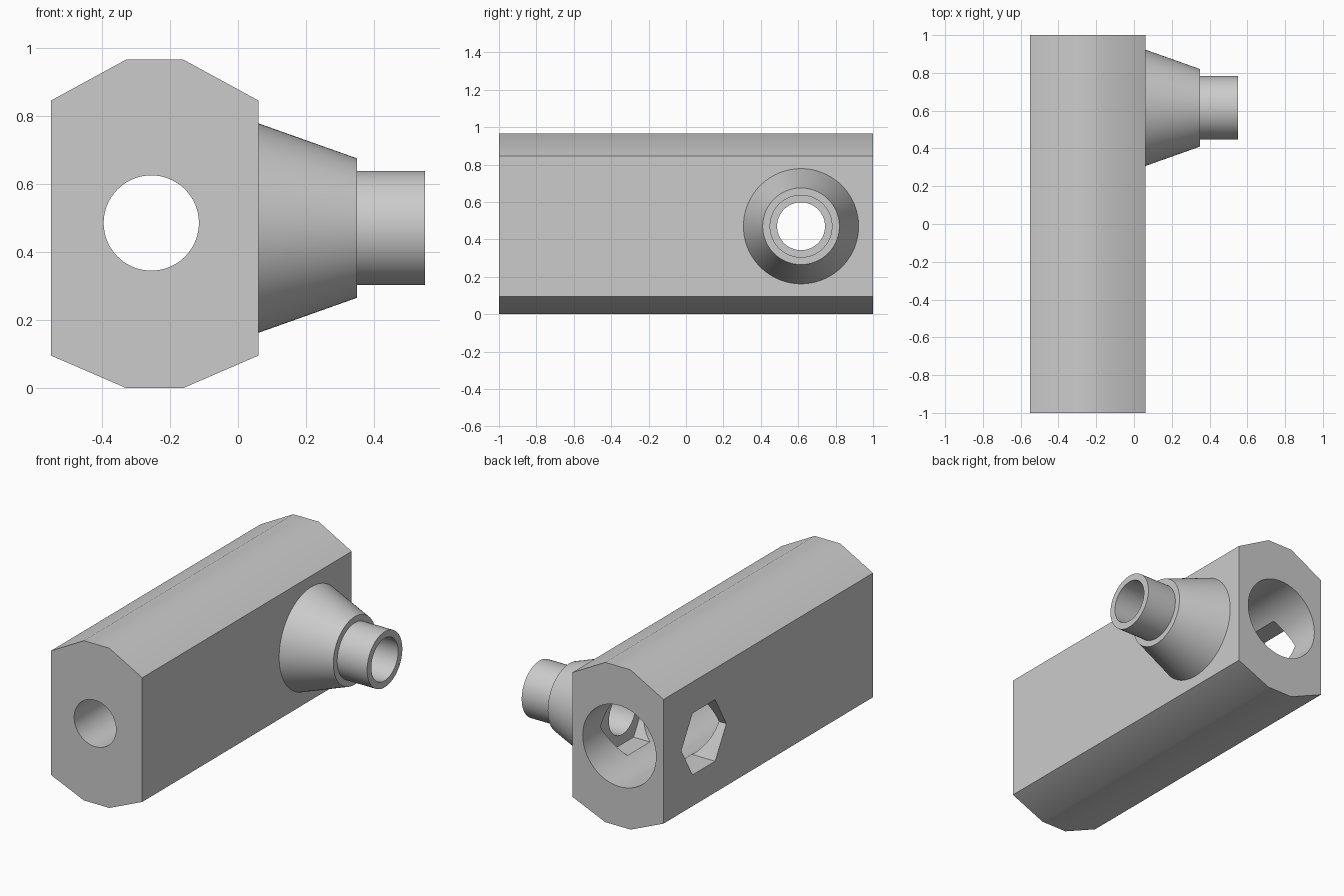
import bpy
import bmesh
from math import cos, sin, pi, radians
from mathutils import Matrix, Vector

if "Cube" in bpy.data.objects:
    bpy.data.objects.remove(bpy.data.objects["Cube"])

GREY = (0.6, 0.6, 0.6, 1.0)
grey = bpy.data.materials.new("plain grey")
grey.use_nodes = True
grey.diffuse_color = GREY
grey.node_tree.nodes["Principled BSDF"].inputs["Base Color"].default_value = GREY

BORE_X, BORE_Z = -0.255, 0.485    # long bore axis
PORT_Y, PORT_Z = 0.615, 0.47      # side port axis
PORT_R = 0.128
SIDES = 96


def finish(bm, name):
    bmesh.ops.recalc_face_normals(bm, faces=bm.faces)
    mesh = bpy.data.meshes.new(name)
    bm.to_mesh(mesh)
    bm.free()
    mesh.materials.append(grey)
    obj = bpy.data.objects.new(name, mesh)
    bpy.context.scene.collection.objects.link(obj)
    return obj


def select(obj):
    bpy.ops.object.select_all(action='DESELECT')
    obj.select_set(True)
    bpy.context.view_layer.objects.active = obj


def rod(name, axis, start, end, radius, sides=SIDES):
    """Solid rod between two points; a hexagon has corners along y."""
    start, end = Vector(start), Vector(end)
    turn = Matrix.Rotation(pi / 2, 4, 'Y' if axis == 'x' else 'X')
    spin = Matrix.Rotation(pi / 2, 4, 'Z')
    bm = bmesh.new()
    bmesh.ops.create_cone(bm, cap_ends=True, segments=sides, radius1=radius,
                          radius2=radius, depth=(end - start).length,
                          matrix=Matrix.Translation((start + end) / 2) @ turn @ spin)
    # Make sure a corner of the section lies on the y axis direction
    if sides == 6:
        centre = (start + end) / 2
        top = max(v.co.z for v in bm.verts) - centre.z
        if top > radius * 0.95:
            bmesh.ops.rotate(bm, cent=centre, verts=bm.verts,
                             matrix=Matrix.Rotation(pi / 2, 3, 'X'))
    return finish(bm, name)


# Eight-sided block, extruded front to back
half = [(-0.33, 0), (-0.55, 0.095), (-0.55, 0.845), (-0.33, 0.965)]
section = half + [(-0.49 - x, z) for x, z in reversed(half)]
bm = bmesh.new()
face = bm.faces.new([bm.verts.new((x, -1, z)) for x, z in section])
pushed = bmesh.ops.extrude_face_region(bm, geom=[face])["geom"]
bmesh.ops.translate(bm, vec=(0, 2, 0),
                    verts=[g for g in pushed if isinstance(g, bmesh.types.BMVert)])
body = finish(bm, "body")

# Narrow front bore, wide rear bore, hexagonal side pocket and port hole
cutters = [
    rod("front_bore", 'y', (BORE_X, -1.1, BORE_Z), (BORE_X, 0, BORE_Z), 0.14),
    rod("rear_bore", 'y', (BORE_X, -0.5, BORE_Z), (BORE_X, 1.1, BORE_Z), 0.245),
    rod("hex_pocket", 'x', (-0.7, PORT_Y, PORT_Z), (-0.005, PORT_Y, PORT_Z), 0.215, 6),
    rod("port_hole", 'x', (-0.2, PORT_Y, PORT_Z), (0.2, PORT_Y, PORT_Z), PORT_R),
]
for cutter in cutters:
    cutter.hide_render = True
    mod = body.modifiers.new(cutter.name, 'BOOLEAN')
    mod.operation = 'DIFFERENCE'
    mod.solver = 'EXACT'
    mod.object = cutter
    select(body)
    bpy.ops.object.modifier_apply(modifier=mod.name)
    bpy.data.objects.remove(cutter)

# Hollow tapered nozzle with a stepped spout, turned around the port axis
profile = [(0.06, 0.308), (0.35, 0.205), (0.35, 0.168),
           (0.55, 0.168), (0.55, PORT_R), (0.06, PORT_R)]
bm = bmesh.new()
rings = []
for x, r in profile:
    rings.append([bm.verts.new((x, PORT_Y + r * cos(2 * pi * i / SIDES),
                                PORT_Z + r * sin(2 * pi * i / SIDES)))
                  for i in range(SIDES)])
for a, b in zip(rings, rings[1:]):
    for i in range(SIDES):
        j = (i + 1) % SIDES
        bm.faces.new((a[i], a[j], b[j], b[i]))
nozzle = finish(bm, "nozzle")

# Smooth rounded surfaces, crisp edges
for obj in (body, nozzle):
    select(obj)
    bpy.ops.object.shade_smooth_by_angle(angle=radians(30))
